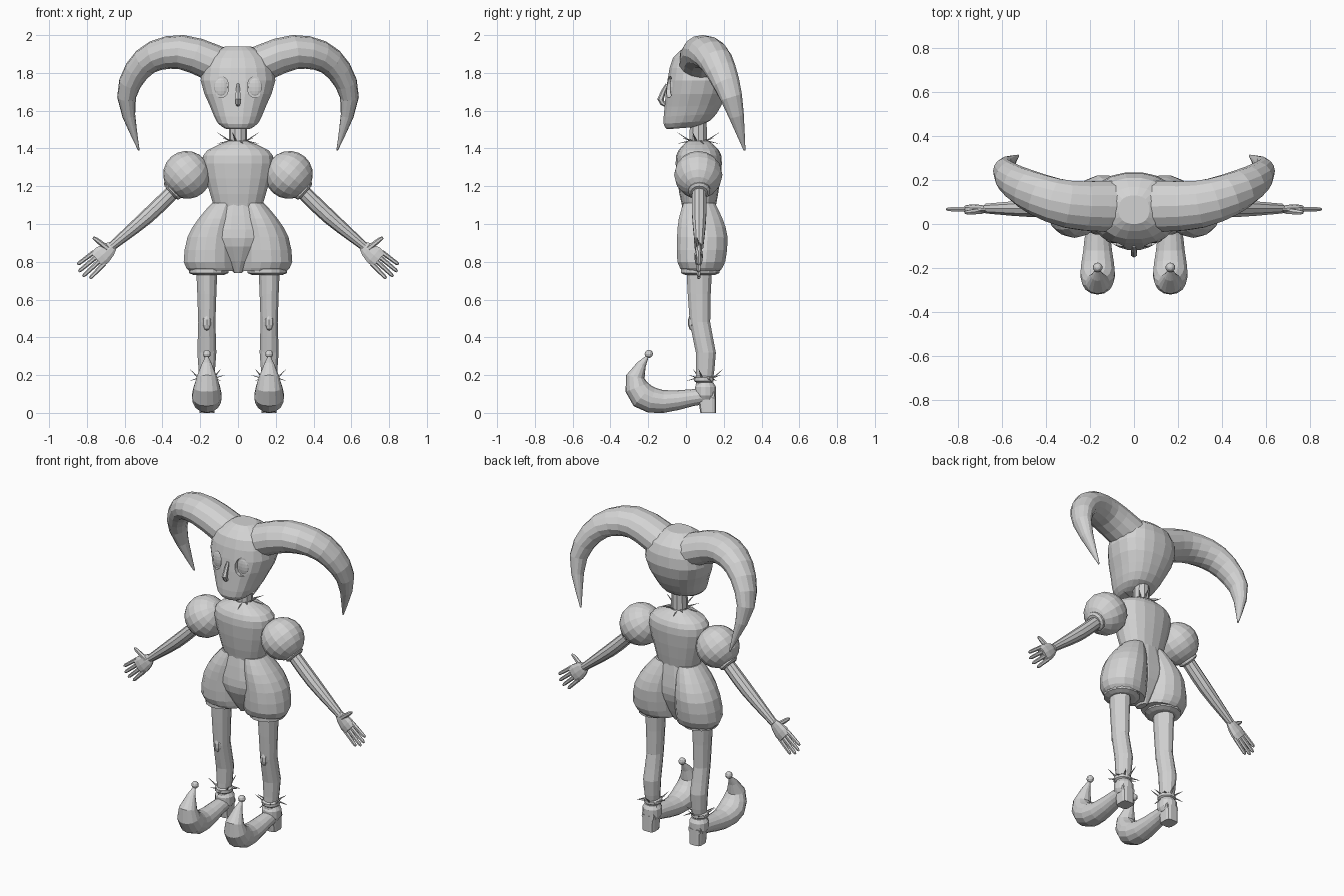
import bpy, bmesh, math
from mathutils import Vector, Matrix

if "Cube" in bpy.data.objects:
    bpy.data.objects.remove(bpy.data.objects["Cube"])

COLOUR = (0.65, 0.65, 0.65, 1)
GREY = bpy.data.materials.new("plain grey")
GREY.use_nodes = True
GREY.diffuse_color = COLOUR
GREY.node_tree.nodes["Principled BSDF"].inputs["Base Color"].default_value = COLOUR

X, Y, Z = Vector((1, 0, 0)), Vector((0, 1, 0)), Vector((0, 0, 1))
ARM_DIR = Vector((.75, 0, -.66)).normalized()
ARM_UP = Vector((.66, 0, .75)).normalized()
FOOT = .165


def finish(name, bm, side):
    """Mirror to the wanted side and link as a flat shaded object."""
    bm.transform(Matrix.Scale(side, 4, X))
    bmesh.ops.recalc_face_normals(bm, faces=bm.faces)
    mesh = bpy.data.meshes.new(name)
    bm.to_mesh(mesh)
    bm.free()
    mesh.materials.append(GREY)
    ob = bpy.data.objects.new(name, mesh)
    bpy.context.collection.objects.link(ob)
    return ob


def skin(name, rings, side):
    """Join rings of points with quads and cap both ends."""
    bm = bmesh.new()
    loops = [[bm.verts.new(point) for point in ring] for ring in rings]
    count = len(loops[0])
    for low, high in zip(loops, loops[1:]):
        for i in range(count):
            j = (i + 1) % count
            bm.faces.new((low[i], low[j], high[j], high[i]))
    bm.faces.new(loops[0])
    bm.faces.new(loops[-1])
    return finish(name, bm, side)


def spline(keys, steps):
    """Smooth interpolation through tuples of any length."""
    result = []
    last = len(keys) - 1
    for i in range(last):
        around = keys[max(i - 1, 0)], keys[i], keys[i + 1], keys[min(i + 2, last)]
        for k in range(steps):
            t = k / steps
            result.append([b + t / 2 * (c - a + t * (2*a - 5*b + 4*c - d + t * (3*b - 3*c + d - a)))
                           for a, b, c, d in zip(*around)])
    result.append(keys[last])
    return result


def circle(sides):
    for i in range(sides):
        angle = math.tau * (i + .5) / sides
        yield math.cos(angle), math.sin(angle)


def bend(value, power):
    return math.copysign(abs(value) ** power, value)


def loft(name, keys, x=0, hug=0, steps=2, sides=16, power=1, side=1):
    """Level sections: height, half width, front y, back y."""
    rings = []
    for z, width, front, back in spline(keys, steps):
        middle, depth = (front + back) / 2, (back - front) / 2
        rings.append([(x + hug * width + width * bend(u, power), middle + depth * bend(v, power), z)
                      for u, v in circle(sides)])
    return skin(name, rings, side)


def tube(name, keys, ref=Y, flat=1, steps=2, sides=10, side=1):
    """Sections along a path: x, y, z, radius along ref; flat scales the other radius."""
    rows = spline(keys, steps)
    centres = [Vector(row[:3]) for row in rows]
    rings = []
    for i, centre in enumerate(centres):
        along = (centres[min(i + 1, len(rows) - 1)] - centres[max(i - 1, 0)]).normalized()
        main = (ref - along * ref.dot(along)).normalized()
        cross = along.cross(main) * flat
        rings.append([centre + rows[i][3] * (main * u + cross * v) for u, v in circle(sides)])
    return skin(name, rings, side)


def band(name, centre, axis, radius, half, side):
    """Short rounded ring around a limb."""
    keys = [(*(Vector(centre) + axis * half * f), radius * (1 - f ** 4 / 4)) for f in (-1, -.5, .5, 1)]
    tube(name, keys, steps=1, sides=14, side=side)


def ball(name, centre, scale, axis=Z, segments=14, side=1):
    bm = bmesh.new()
    bmesh.ops.create_uvsphere(bm, u_segments=segments, v_segments=segments * 2 // 3, radius=1)
    turn = axis.to_track_quat('Z', 'Y').to_matrix().to_4x4()
    bm.transform(Matrix.Translation(centre) @ turn @ Matrix.Diagonal((*scale, 1)))
    finish(name, bm, side)


def ruff(name, centre, inner, outer, count, side=1):
    """A ring of thin curled points."""
    for k, (u, v) in enumerate(circle(count)):
        out = Vector((u, v, 0))
        lift = Z * .015 * (k % 3 - .5)
        base = Vector(centre)
        keys = [(*(base + out * inner), .007),
                (*(base + out * (inner + outer) / 2 + lift), .004),
                (*(base + out * outer + lift * 2), .001)]
        tube(f"{name}_{k}", keys, Vector((-v, u, 0)), .7, sides=4, side=side)


# Head: jaw rises toward the back, crown is flat
head = loft("head", [
    (1.5, .07, -.1, .04), (1.53, .11, -.12, .13), (1.62, .15, -.115, .19),
    (1.76, .2, -.1, .235), (1.88, .165, -.07, .21), (1.94, .07, 0, .13)], sides=20, power=.85)
for vert in head.data.vertices:
    vert.co.z += .4 * max(0, 1.7 - vert.co.z) * (vert.co.y + .12)
tube("nose", [(0, -.1, 1.74, .008), (0, -.135, 1.66, .017), (0, -.11, 1.63, .01)], X, sides=6)
tube("neck", [(0, .065, 1.4, .05), (0, .065, 1.6, .045)], sides=10)
ruff("collar", (0, .065, 1.44), .045, .115, 12)

# Bodice, pointed at the front of the waist
torso = loft("torso", [
    (1.08, .125, -.015, .155), (1.16, .15, -.035, .17), (1.32, .19, -.055, .19),
    (1.39, .165, -.04, .175), (1.44, .05, .01, .12)], sides=18, power=.9)
for vert in torso.data.vertices:
    if vert.co.z < 1.1 and vert.co.y < 0:
        vert.co.z -= .2 * max(0, .1 - abs(vert.co.x))
loft("pelvis", [
    (.74, .02, .03, .11), (.88, .15, -.04, .17), (.97, .2, -.045, .18), (1.11, .125, -.02, .16)])

for label, side in (("left", 1), ("right", -1)):
    # Eye socket cut into the face, with a shallow eye inside
    cutter = tube(f"{label}_eye_cutter", [(.09, -.2, 1.725, .058), (.09, -.078, 1.725, .058)],
                  Z, .72, 1, 12, side)
    cutter.hide_render = True
    cutter.hide_set(True)
    socket = head.modifiers.new(f"{label}_socket", 'BOOLEAN')
    socket.operation, socket.solver, socket.object = 'DIFFERENCE', 'EXACT', cutter
    ball(f"{label}_eye", (.09, -.072, 1.725), (.038, .014, .053), segments=12, side=side)

    # Drooping hat horn
    tube(f"{label}_horn", [
        (.08, .08, 1.83, .12), (.3, .09, 1.91, .11), (.49, .16, 1.86, .09),
        (.59, .24, 1.67, .06), (.525, .31, 1.39, .005)], flat=.83, steps=3, sides=14, side=side)

    # Puffed sleeve, cuff and arm
    ball(f"{label}_sleeve", (.27, .065, 1.26), (.128, .128, .125), ARM_DIR, 16, side)
    band(f"{label}_sleeve_cuff", (.345, .07, 1.18), ARM_DIR, .06, .02, side)
    tube(f"{label}_arm", [
        (.33, .07, 1.185, .038), (.48, .07, 1.04, .039), (.67, .07, .88, .023)], steps=3, side=side)

    # Hand with four fingers and a thumb
    wrist = Vector((.66, .067, .887))
    palm = [(*(wrist + ARM_DIR * reach), radius)
            for reach, radius in ((0, .026), (.035, .043), (.08, .054), (.115, .05))]
    tube(f"{label}_palm", palm, ARM_UP, .42, 1, side=side)
    for k in range(4):
        spread = ARM_UP * (k - 1.5) * .027
        root = wrist + ARM_DIR * .1 + spread
        ray = (ARM_DIR + spread * 2) * (.13 if k in (1, 2) else .11)
        keys = [(*(root + ray * f), radius) for f, radius in ((0, .013), (.9, .01), (1, .005))]
        tube(f"{label}_finger_{k}", keys, steps=1, sides=6, side=side)
    tube(f"{label}_thumb", [
        (.69, .06, .87, .015), (.75, .053, .917, .012), (.768, .053, .928, .005)],
        sides=6, side=side)

    # Puffed shorts leg and its cuff; the inner edges meet at the middle
    loft(f"{label}_shorts", [
        (.75, .125, -.02, .18), (.8, .14, -.048, .21), (.93, .13, -.05, .223),
        (1.03, .1, -.04, .195), (1.11, .065, -.015, .155)], x=.01, hug=1, side=side)
    band(f"{label}_shorts_cuff", (.155, .075, .752), Z, .107, .022, side)

    # Leg, knee patch and ankle ruff
    loft(f"{label}_leg", [
        (.15, .037, .05, .14), (.32, .052, .05, .16), (.48, .047, .018, .13),
        (.76, .058, 0, .14)], x=FOOT, sides=12, side=side)
    ball(f"{label}_knee", (FOOT, .03, .48), (.026, .02, .045), segments=8, side=side)
    band(f"{label}_ankle_band", (FOOT, .095, .178), Z, .054, .018, side)
    ruff(f"{label}_ankle_ruff", (FOOT, .1, .185), .045, .095, 9, side)

    # Curled shoe with heel and bobble
    tube(f"{label}_shoe", [
        (FOOT, .15, .095, .043), (FOOT, .03, .08, .05), (FOOT, -.12, .06, .067),
        (FOOT, -.23, .09, .08), (FOOT, -.268, .19, .055), (FOOT, -.2, .305, .005)],
        X, .9, sides=14, side=side)
    band(f"{label}_shoe_top", (FOOT, .103, .115), Z, .058, .045, side)
    loft(f"{label}_heel", [(0, .04, .075, .16), (.1, .04, .06, .16)],
         x=FOOT, steps=1, sides=12, power=.5, side=side)
    ball(f"{label}_bobble", (FOOT, -.197, .312), (.022, .022, .022), segments=10, side=side)
